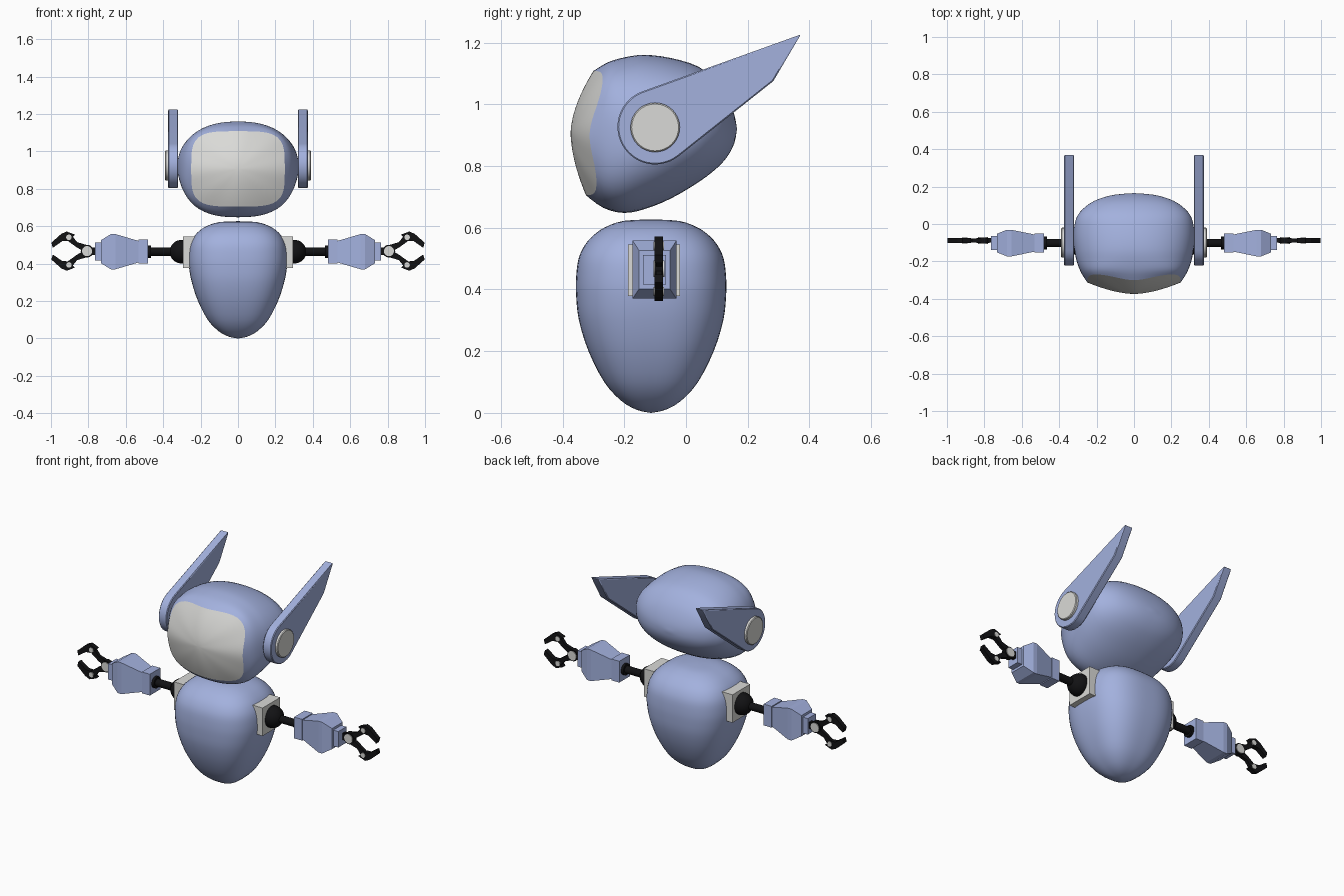
import bpy, bmesh, math
from mathutils import Vector

if "Cube" in bpy.data.objects:
    bpy.data.objects.remove(bpy.data.objects["Cube"])


def material(name, rgb):
    m = bpy.data.materials.new(name)
    m.diffuse_color = (*rgb, 1)
    m.use_nodes = True
    m.node_tree.nodes["Principled BSDF"].inputs["Base Color"].default_value = m.diffuse_color
    return m


BLUE = material("soft_blue", (0.366, 0.440, 0.730))
GREY = material("light_grey", (0.70, 0.70, 0.68))
BLACK = material("black", (0.006, 0.006, 0.007))
N = 64


def finish(name, bm, mat, smooth=None, mirror=False, bevel=0):
    bmesh.ops.remove_doubles(bm, verts=bm.verts, dist=1e-5)
    bmesh.ops.recalc_face_normals(bm, faces=bm.faces)
    me = bpy.data.meshes.new(name)
    bm.to_mesh(me)
    bm.free()
    me.materials.append(mat)
    ob = bpy.data.objects.new(name, me)
    bpy.context.collection.objects.link(ob)
    if smooth:
        bpy.ops.object.select_all(action='DESELECT')
        ob.select_set(True)
        bpy.context.view_layer.objects.active = ob
        bpy.ops.object.shade_smooth_by_angle(angle=math.radians(smooth))
    if bevel:
        b = ob.modifiers.new("bevel", 'BEVEL')
        b.width, b.segments, b.limit_method = bevel, 1, 'ANGLE'
        b.angle_limit = math.radians(40)
    if mirror:
        ob.modifiers.new("mirror", 'MIRROR')
    return ob


def loft(name, rings, mat, smooth=None, caps=False, **kw):
    bm = bmesh.new()
    vs = [[bm.verts.new(p) for p in r] for r in rings]
    for a, b in zip(vs, vs[1:]):
        for i in range(len(a)):
            j = (i + 1) % len(a)
            bm.faces.new((a[i], a[j], b[j], b[i]))
    if caps:
        bm.faces.new(vs[0])
        bm.faces.new(vs[-1])
    return finish(name, bm, mat, smooth, **kw)


def prism(name, pts, axis, a, b, mat, **kw):
    """Extrude a 2D outline along x (points are y,z) or y (points are x,z)."""
    put = (lambda p, d: (d, p[0], p[1])) if axis == 'x' else (lambda p, d: (p[0], d, p[1]))
    return loft(name, [[put(p, d) for p in pts] for d in (a, b)], mat, caps=True, **kw)


def circle(cx, cy, r, n=32, a0=0, a1=360):
    step = (a1 - a0) / n
    return [(cx + r * math.cos(math.radians(a0 + step * i)),
             cy + r * math.sin(math.radians(a0 + step * i))) for i in range(n + (a1 - a0 < 360))]


def rounded(n):
    """Unit superellipse as (u, v, angle)."""
    out = []
    for i in range(N):
        t = 2 * math.pi * i / N
        c, s = math.cos(t), math.sin(t)
        r = (abs(c) ** n + abs(s) ** n) ** (-1 / n)
        out.append((r * c, r * s, t))
    return out


def refine(rows, k=3):
    """Catmull-Rom interpolation between profile rows."""
    out = []
    for i in range(len(rows) - 1):
        q = [rows[max(i - 1, 0)], rows[i], rows[i + 1], rows[min(i + 2, len(rows) - 1)]]
        for j in range(k):
            t = j / k
            out.append([0.5 * (2 * b + (c - a) * t + (2 * a - 5 * b + 4 * c - d) * t * t
                               + (3 * b - a - 3 * c + d) * t ** 3) for a, b, c, d in zip(*q)])
    return out + [list(rows[-1])]


# Torso: height, half width, half depth
torso = [(.627, 0, 0), (.622, .10, .09), (.602, .165, .148), (.577, .205, .185),
         (.545, .235, .214), (.50, .256, .235), (.44, .264, .243), (.38, .262, .243),
         (.30, .247, .234), (.20, .214, .203), (.10, .162, .152), (.04, .105, .098),
         (.01, .05, .047), (0, 0, 0)]
loft("torso", [[(w * u, -.113 + d * v, z) for u, v, t in rounded(2.7)]
               for z, w, d in refine(torso)], BLUE, 60)

# Head shell: y, half width, top, bottom, squareness, rim bend
head = [(-.312, .25, 1.108, .705, 4, 1), (-.26, .283, 1.136, .664, 3, .5),
        (-.20, .306, 1.152, .648, 2.5, .1), (-.135, .319, 1.16, .66, 2.3, 0),
        (-.05, .323, 1.15, .694, 2.2, 0), (.04, .305, 1.122, .747, 2.2, 0),
        (.10, .25, 1.072, .793, 2.2, 0), (.135, .185, 1.02, .832, 2.2, 0),
        (.157, .10, .965, .875, 2.2, 0), (.165, 0, .92, .92, 2.2, 0)]


def head_ring(y, w, top, bot, n, bend):
    zc, h = (top + bot) / 2, (top - bot) / 2
    return [Vector((w * u, y + bend * (.06 * h * v + .032 * math.sin(2 * t) ** 2), zc + h * v))
            for u, v, t in rounded(n)]


loft("head_shell", [head_ring(*r) for r in refine(head)], BLUE, 60)

# Domed face visor filling the front opening
rim = head_ring(*head[0])
mid = (head[0][2] + head[0][3]) / 2
loft("face_visor", [[(p.x * s, -.374 + (p.y + .374) * s ** 1.7, mid + (p.z - mid) * s)
                     for p in rim] for s in [i / 10 for i in range(11)]], GREY, 60)

# Swept ears with round caps
ear = circle(-.10, .927, .122, 28, 110, 308) + [(.283, 1.075), (.372, 1.226)]
prism("ear", ear, 'x', .32, .374, BLUE, smooth=30, mirror=True, bevel=.004)
prism("ear_cap", circle(-.10, .925, .08), 'x', .365, .39, GREY, smooth=30, mirror=True, bevel=.004)

# Shoulder plate, ball joint and upper arm rod
AY, AZ = -.102, .464
prism("shoulder_plate", [(-.188, .378), (-.02, .378), (-.02, .546), (-.188, .546)],
      'x', .22, .295, GREY, mirror=True)
bm = bmesh.new()
bmesh.ops.create_uvsphere(bm, u_segments=24, v_segments=16, radius=.063)
bmesh.ops.translate(bm, verts=bm.verts, vec=(.302, AY, AZ))
finish("shoulder_ball", bm, BLACK, 60, mirror=True)
prism("upper_arm", circle(AY, AZ, .022, 20), 'x', .34, .49, BLACK, smooth=30, mirror=True)
prism("elbow_collar", circle(AY, AZ, .034, 20), 'x', .465, .49, BLACK, smooth=30, mirror=True)

# Faceted forearm: x, half depth, half height
arm = [(.48, .05, .064), (.533, .05, .064), (.533, .046, .058), (.655, .071, .094),
       (.68, .071, .094), (.732, .05, .062), (.732, .038, .048), (.765, .038, .048)]
loft("forearm", [[(x, AY + d * a, AZ + h * b) for a, b in ((-1, -1), (1, -1), (1, 1), (-1, 1))]
                 for x, d, h in arm], BLUE, caps=True, mirror=True)

# Two-fingered claw hand
HY, HZ = -.088, .467
prism("wrist", [(.75, HZ - .02), (.81, HZ - .02), (.81, HZ + .02), (.75, HZ + .02)],
      'y', HY - .012, HY + .012, BLACK, mirror=True)
prism("wrist_hub", circle(.807, HZ, .034, 24), 'y', HY - .014, HY + .014, BLACK,
      smooth=30, mirror=True)
prism("wrist_pin", circle(.807, HZ, .027, 24), 'y', HY - .018, HY + .018, GREY,
      smooth=30, mirror=True)
link = [(.80, .03), (.825, -.002), (.865, .022), (.92, .062), (.922, .085), (.895, .092), (.86, .048)]
tip = [(.872, .088), (.916, .105), (.945, .092), (.998, .045), (.99, .018), (.94, .053), (.905, .055)]
for side, label in ((1, "upper"), (-1, "lower")):
    for part, pts, t in (("link", link, .010), ("tip", tip, .014)):
        prism(f"{label}_finger_{part}", [(x, HZ + side * z) for x, z in pts],
              'y', HY - t, HY + t, BLACK, mirror=True)
    prism(f"{label}_knuckle_pin", circle(.904, HZ + side * .074, .015, 16),
          'y', HY - .017, HY + .017, GREY, smooth=30, mirror=True)
